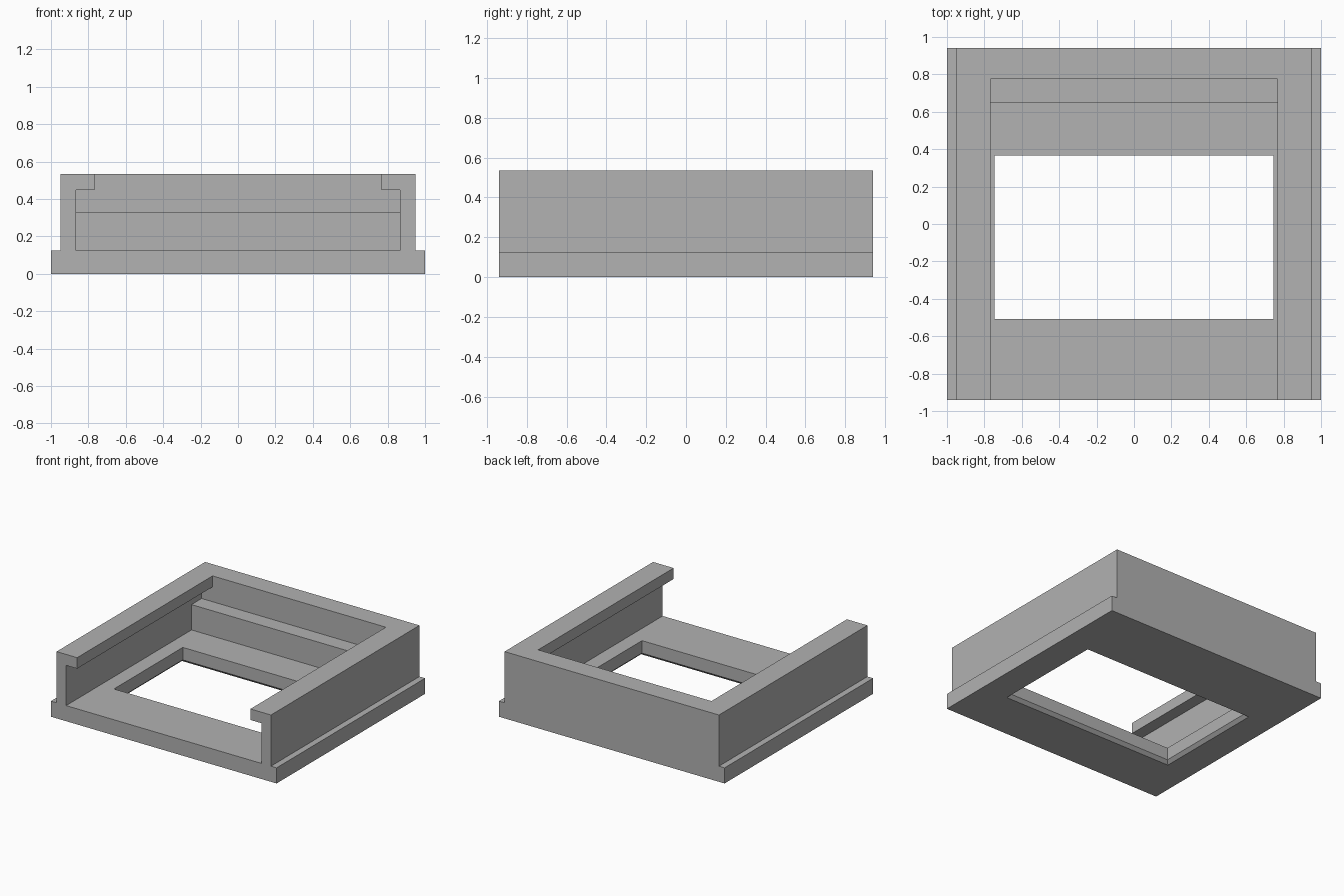
import bpy
import bmesh

cube = bpy.data.objects.get("Cube")
if cube:
    bpy.data.objects.remove(cube, do_unlink=True)

grey = bpy.data.materials.new("plain grey")
grey.use_nodes = True
colour = (0.445, 0.445, 0.445, 1)
grey.diffuse_color = colour
grey.node_tree.nodes["Principled BSDF"].inputs["Base Color"].default_value = colour


def loft(name, rings):
    """Solid skinned through a list of matching point rings, with end caps."""
    bm = bmesh.new()
    loops = [[bm.verts.new(p) for p in ring] for ring in rings]
    for a, b in zip(loops, loops[1:]):
        for i in range(len(a)):
            j = (i + 1) % len(a)
            bm.faces.new((a[i], a[j], b[j], b[i]))
    bm.faces.new(loops[0])
    bm.faces.new(loops[-1])
    bmesh.ops.recalc_face_normals(bm, faces=bm.faces)
    mesh = bpy.data.meshes.new(name)
    bm.to_mesh(mesh)
    bm.free()
    mesh.materials.append(grey)
    obj = bpy.data.objects.new(name, mesh)
    bpy.context.collection.objects.link(obj)
    return obj


def extrude_along_y(name, half_profile, y0, y1):
    """Mirror a half profile of (x, z) points in x and extrude it in y."""
    profile = half_profile + [(-x, z) for x, z in reversed(half_profile)]
    return loft(name, [[(x, y, z) for x, z in profile] for y in (y0, y1)])


def rectangle(half_x, y0, y1, grow, z):
    x = half_x + grow
    return [(-x, y0 - grow, z), (x, y0 - grow, z),
            (x, y1 + grow, z), (-x, y1 + grow, z)]


def cut(target, cutter):
    mod = target.modifiers.new(cutter.name, 'BOOLEAN')
    mod.operation = 'DIFFERENCE'
    mod.solver = 'EXACT'
    mod.object = cutter
    cutter.hide_render = True
    cutter.hide_viewport = True
    cutter.display_type = 'WIRE'


# Housing with a flange along each side of its base
housing = extrude_along_y(
    "housing", [(1, 0), (1, 0.125), (0.95, 0.125), (0.95, 0.535)], -0.94, 0.94)

# Open-fronted channel beneath two overhanging side lips
channel = extrude_along_y(
    "channel_cutter",
    [(0.865, 0.125), (0.865, 0.447), (0.768, 0.447), (0.768, 0.7)], -1.1, 0.775)
cut(housing, channel)

# Floor window, chamfered on the underside
window = loft("window_cutter", [
    rectangle(0.745, -0.507, 0.365, grow, z)
    for grow, z in ((0.075, -0.05), (0, 0.025), (0, 0.2))])
cut(housing, window)

# Step across the back of the channel, let into the walls and floor
extrude_along_y("rear_step", [(0.88, 0.11), (0.88, 0.328)], 0.647, 0.79)

# Apply the cuts and drop the cutters
bpy.context.view_layer.update()
depsgraph = bpy.context.evaluated_depsgraph_get()
finished = bpy.data.meshes.new_from_object(housing.evaluated_get(depsgraph))
housing.modifiers.clear()
housing.data = finished
for cutter in (channel, window):
    bpy.data.objects.remove(cutter, do_unlink=True)
